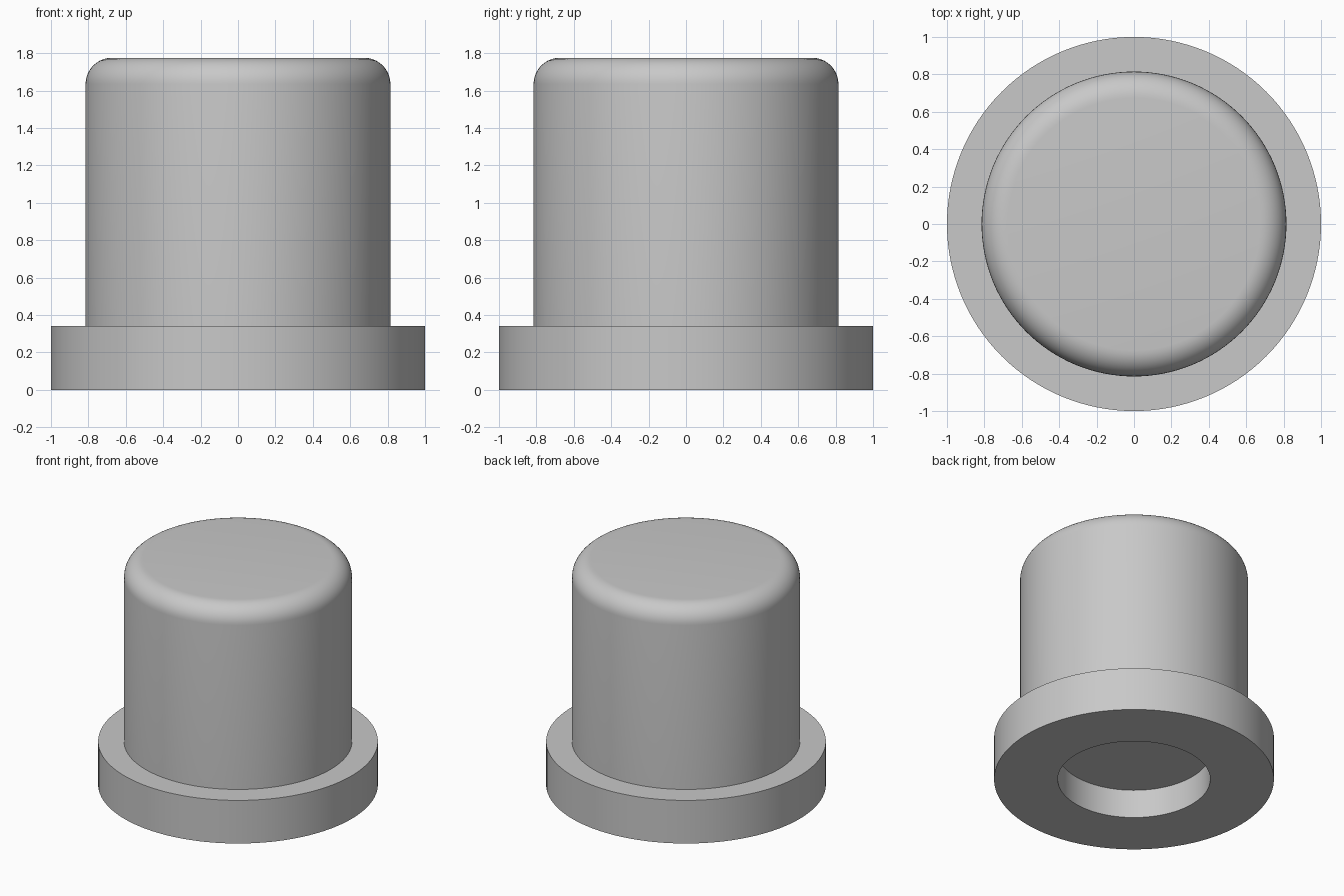
import bpy, bmesh, math

default_cube = bpy.data.objects.get("Cube")
if default_cube:
    bpy.data.objects.remove(default_cube, do_unlink=True)

FLANGE_R, FLANGE_H = 1.0, 0.34
BODY_R, TOP, FILLET = 0.815, 1.775, 0.14
HOLE_R, HOLE_DEPTH = 0.545, 0.225
SIDES, FILLET_STEPS = 128, 10

grey = bpy.data.materials.new("plain_grey")
grey.use_nodes = True
colour = (0.58, 0.58, 0.58, 1.0)
grey.diffuse_color = colour
grey.node_tree.nodes["Principled BSDF"].inputs["Base Color"].default_value = colour


def lathe(name, profile):
    """Spin a radius/height profile around z into a closed solid."""
    bm = bmesh.new()
    rings = []
    for r, z in profile:
        rings.append([bm.verts.new((r * math.cos(a), r * math.sin(a), z))
                      for a in (math.tau * i / SIDES for i in range(SIDES))])
    for low, high in zip(rings, rings[1:]):
        for i in range(SIDES):
            j = (i + 1) % SIDES
            bm.faces.new((low[i], low[j], high[j], high[i]))
    bm.faces.new(rings[0][::-1])
    bm.faces.new(rings[-1])
    bmesh.ops.recalc_face_normals(bm, faces=bm.faces[:])
    mesh = bpy.data.meshes.new(name)
    bm.to_mesh(mesh)
    bm.free()
    obj = bpy.data.objects.new(name, mesh)
    bpy.context.collection.objects.link(obj)
    mesh.materials.append(grey)
    bpy.ops.object.select_all(action='DESELECT')
    obj.select_set(True)
    bpy.context.view_layer.objects.active = obj
    bpy.ops.object.shade_smooth_by_angle(angle=math.radians(30))
    return obj


# Blind recess, flange, straight body and rounded top edge in one profile
profile = [(HOLE_R, HOLE_DEPTH), (HOLE_R, 0), (FLANGE_R, 0),
           (FLANGE_R, FLANGE_H), (BODY_R, FLANGE_H)]
for k in range(FILLET_STEPS + 1):
    a = math.pi / 2 * k / FILLET_STEPS
    profile.append((BODY_R - FILLET + FILLET * math.cos(a),
                    TOP - FILLET + FILLET * math.sin(a)))

lathe("flanged_cap", profile)
